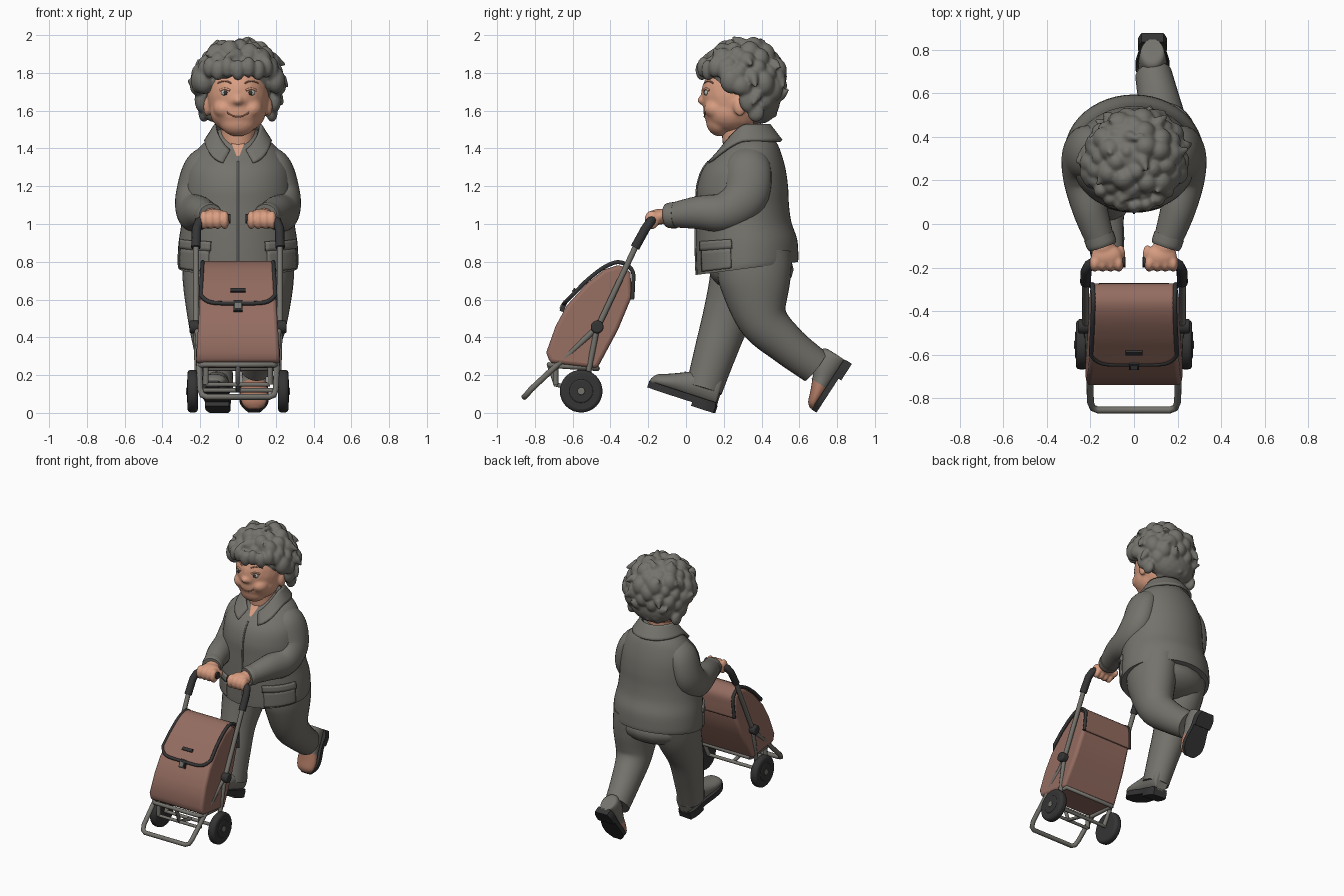
import bpy, bmesh, math, random
from mathutils import Vector, Matrix
from mathutils.bvhtree import BVHTree

if "Cube" in bpy.data.objects:
    bpy.data.objects.remove(bpy.data.objects["Cube"])

random.seed(4)

def material(name, r, g, b):
    m = bpy.data.materials.new(name)
    m.diffuse_color = (r, g, b, 1)
    m.use_nodes = True
    m.node_tree.nodes["Principled BSDF"].inputs["Base Color"].default_value = m.diffuse_color
    return m

GREY = material("warm grey cloth", .178, .17, .15)
SKIN = material("skin", .70, .345, .225)
BAG = material("bag canvas", .295, .15, .117)
DARK = material("dark rubber", .036, .035, .035)
RUST = material("rust leather", .42, .19, .125)
EYE = material("eye white", .45, .45, .42)

# ---------- helpers ----------
def make(name, bm, *mats):
    bmesh.ops.recalc_face_normals(bm, faces=bm.faces)
    me = bpy.data.meshes.new(name)
    bm.to_mesh(me)
    bm.free()
    me.shade_smooth()
    me.set_sharp_from_angle(angle=math.radians(45))
    ob = bpy.data.objects.new(name, me)
    bpy.context.collection.objects.link(ob)
    for m in mats:
        me.materials.append(m)
    return ob

def cat(rows, t):
    """Smooth interpolation through rows of numbers, t in 0..1."""
    n = len(rows) - 1
    i = min(int(t * n), n - 1)
    f = t * n - i
    a, b, c, d = (rows[max(0, min(n, i + k))] for k in (-1, 0, 1, 2))
    return [q + .5 * f * (r - p + f * (2*p - 5*q + 4*r - s + f * (3*(q - r) + s - p)))
            for p, q, r, s in zip(a, b, c, d)]

def grid(name, f, nu, nv, mat, closed=False, thick=0):
    bm = bmesh.new()
    cols = nu if closed else nu + 1
    vs = [[bm.verts.new(f(u / nu, v / nv)) for u in range(cols)] for v in range(nv + 1)]
    for v in range(nv):
        for u in range(nu):
            w = (u + 1) % cols
            bm.faces.new((vs[v][u], vs[v][w], vs[v+1][w], vs[v+1][u]))
    if closed:
        bm.faces.new(vs[0])
        bm.faces.new(vs[-1])
    ob = make(name, bm, mat)
    if thick:
        s = ob.modifiers.new("thickness", 'SOLIDIFY')
        s.thickness, s.offset = thick, 0
    return ob

def limb(name, rows, mat):
    """Rows of x, y, z, side radius, front radius along a smooth path."""
    def f(u, v):
        r = cat(rows, v)
        t = Vector(cat(rows, min(1, v + .01))[:3]) - Vector(cat(rows, max(0, v - .01))[:3])
        t.normalize()
        side = (Vector((1, 0, 0)) - t * t.x).normalized()
        a = u * math.tau
        return Vector(r[:3]) + side * r[3] * math.cos(a) + t.cross(side) * r[4] * math.sin(a)
    return grid(name, f, 28, 32, mat, closed=True)

def blob(name, parts, mat, voxel=.012, smooth=3):
    """Fused ellipsoids given as (centre, radii)."""
    bm = bmesh.new()
    for c, r in parts:
        bmesh.ops.create_icosphere(bm, subdivisions=3, radius=1,
                                   matrix=Matrix.Translation(c) @ Matrix.Diagonal((*r, 1)))
    ob = make(name, bm, mat)
    fuse(ob, voxel, smooth)
    return ob

def fuse(ob, voxel, smooth):
    m = ob.modifiers.new("fuse", 'REMESH')
    m.mode, m.voxel_size, m.use_smooth_shade = 'VOXEL', voxel, True
    s = ob.modifiers.new("soften", 'SMOOTH')
    s.iterations = smooth

def ball(name, c, r, mat):
    bm = bmesh.new()
    bmesh.ops.create_uvsphere(bm, u_segments=16, v_segments=10, radius=1,
                              matrix=Matrix.Translation(c) @ Matrix.Diagonal((*r, 1)))
    return make(name, bm, mat)

def bar(name, pts, r, mat):
    cu = bpy.data.curves.new(name, 'CURVE')
    cu.dimensions, cu.bevel_depth, cu.bevel_resolution, cu.use_fill_caps = '3D', r, 3, True
    sp = cu.splines.new('POLY')
    sp.points.add(len(pts) - 1)
    for p, q in zip(sp.points, pts):
        p.co = (*q, 1)
    cu.materials.append(mat)
    ob = bpy.data.objects.new(name, cu)
    bpy.context.collection.objects.link(ob)
    return ob

def disc(name, c, r, w, mat, bevel):
    bm = bmesh.new()
    bmesh.ops.create_cone(bm, cap_ends=True, segments=32, radius1=r, radius2=r, depth=w,
                          matrix=Matrix.Translation(c) @ Matrix.Rotation(math.pi / 2, 4, 'Y'))
    b = make(name, bm, mat).modifiers.new("round", 'BEVEL')
    b.width, b.segments = bevel, 3

def box(name, c, size, tilt, mat):
    bm = bmesh.new()
    bmesh.ops.create_cube(bm, size=1, matrix=Matrix.Translation(c) @ Matrix.Rotation(tilt, 4, 'X')
                          @ Matrix.Diagonal((*size, 1)))
    return make(name, bm, mat)

# ---------- jacket ----------
COAT = [(.765, .325, .315, .268), (.80, .325, .32, .27), (.9, .32, .315, .268), (1, .305, .3, .253),
        (1.1, .30, .29, .245), (1.2, .30, .285, .24), (1.3, .31, .268, .215),
        (1.4, .34, .21, .155), (1.46, .34, .14, .12), (1.5, .335, .1, .09)]

def coat(a, v, off=0):
    z, yc, rx, ry = cat(COAT, v)
    y = yc - math.cos(a) * (ry + off)
    z += .13 * (y - .325) * max(0, 1 - (z - .76) / .35)
    return Vector((math.sin(a) * (rx + off), y, z))

grid("jacket", lambda u, v: coat(u * math.tau, v), 48, 45, GREY, closed=True)
bar("jacket_zip", [coat(0, v / 20 * .7, .001) for v in range(21)], .006, GREY)
for s in (-1, 1):
    grid("jacket_pocket", lambda u, v: coat(s * (.5 + .75 * u), .06 + .15 * v, .002), 12, 5, GREY, thick=.012)
    grid("pocket_flap", lambda u, v: coat(s * (.47 + .81 * u), .2 + .05 * v, .006), 12, 3, GREY, thick=.014)

# open throat and folded collar
grid("throat", lambda u, v: coat((u - .5) * (.06 + .9 * v), .73 + .27 * v, .004), 8, 10, SKIN)
def collar(u, v):
    a = .36 + u * (math.tau - .72)
    front = max(0, math.cos(a))
    return Vector((math.sin(a) * (.118 + .055 * v + .06 * v * front ** 2),
                   .315 - math.cos(a) * (.125 + .065 * v + .02 * front), 1.525 - .15 * front ** 1.5 - .085 * v + .02 * v * front))
grid("collar", collar, 40, 6, GREY, thick=.016)

# ---------- arms and hands ----------
for s in (-1, 1):
    limb("sleeve", [(s*.13, .335, 1.37, .06, .08), (s*.2, .33, 1.3, .085, .12), (s*.24, .315, 1.15, .09, .12),
                    (s*.235, .21, 1.065, .09, .105), (s*.2, .06, 1.06, .08, .087), (s*.15, -.09, 1.045, .064, .062)], GREY)
    limb("cuff", [(s*.162, -.055, 1.047, .071, .07), (s*.15, -.09, 1.045, .07, .067), (s*.145, -.105, 1.044, .064, .06)], GREY)
    hand = [((s*.14, -.1, 1.04), (.05, .06, .045)), ((s*.125, -.145, 1.04), (.072, .055, .04)),
            ((s*.062, -.14, 1.02), (.022, .045, .024))]
    hand += [((s*(.07 + .037*i), -.18, 1.022), (.024, .04, .05)) for i in range(4)]
    blob("hand", hand, SKIN, .008, 3)

# ---------- trousers ----------
limb("front_leg", [(-.14, .33, .85, .15, .2), (-.148, .295, .7, .145, .175), (-.148, .215, .5, .118, .13),
                   (-.13, .155, .32, .1, .112), (-.11, .095, .125, .085, .097)], GREY)
limb("back_leg", [(.14, .36, .85, .15, .2), (.15, .365, .7, .145, .19), (.145, .405, .5, .118, .135),
                  (.122, .53, .365, .1, .107), (.09, .685, .245, .085, .095)], GREY)
ball("trouser_seat", (0, .345, .76), (.28, .225, .13), GREY)

# ---------- shoes: heel at origin, toe towards -y ----------
SOLE = [(.0, .05), (-.05, .066), (-.14, .064), (-.25, .078), (-.32, .07), (-.375, .03)]
def shoe(name, place, angle, turn, scale, toe_colour):
    M = (Matrix.Translation(place) @ Matrix.Rotation(turn, 4, 'Z') @ Matrix.Rotation(angle, 4, 'X')
         @ Matrix.Diagonal((1, scale, scale, 1)))
    def upper(u, v):
        y, w, h = cat([(.0, .03, .1), (-.01, .055, .19), (-.1, .065, .2), (-.19, .066, .155),
                       (-.28, .074, .115), (-.345, .06, .09), (-.372, .025, .06)], v)
        a = u * math.tau
        return Vector((math.cos(a) * w, y, .025 + (h - .025) * (.5 + .5 * math.sin(a))))
    ob = grid(name + "_upper", upper, 24, 24, GREY, closed=True)
    ob.data.materials.append(toe_colour)
    for p in ob.data.polygons:
        p.material_index = int(p.center.y < -.22)
    parts = [ob]
    for part, z0, z1, rows in (("_sole", .008, .045, SOLE), ("_heel", -.012, .03, [(.004, .05), (-.05, .066), (-.12, .064)])):
        out = [cat(rows, i / 14) for i in range(15)]
        ring = [(w, y) for y, w in out] + [(-w, y) for y, w in reversed(out)]
        bm = bmesh.new()
        face = bm.faces.new([bm.verts.new((x, y, z0)) for x, y in ring])
        top = bmesh.ops.extrude_face_region(bm, geom=[face])["geom"]
        bmesh.ops.translate(bm, vec=(0, 0, z1 - z0), verts=[e for e in top if isinstance(e, bmesh.types.BMVert)])
        parts.append(make(name + part, bm, DARK))
    for i in range(4):
        y, z = -.15 - .03 * i, .182 - .019 * i
        parts.append(bar(name + "_lace", [(-.03, y, z - .016), (0, y, z), (.03, y, z - .016)], .006, GREY))
    for p in parts:
        p.matrix_world = M
shoe("front_shoe", (-.1, .15, .012), -math.radians(18), -.1, 1, GREY)
shoe("back_shoe", (.085, .868, .262), math.radians(57), 0, .84, RUST)

# ---------- head ----------
limb("neck", [(0, .29, 1.6, .1, .11), (0, .29, 1.48, .09, .1), (0, .3, 1.38, .1, .1)], SKIN)
face = [((0, .27, 1.68), (.163, .188, .205)), ((0, .235, 1.6), (.15, .145, .125)), ((0, .18, 1.545), (.1, .075, .082)),
        ((0, .09, 1.655), (.028, .03, .026)), ((0, .1, 1.7), (.015, .02, .05))]
for s in (-1, 1):
    face += [((s*.072, .165, 1.61), (.06, .07, .055)), ((s*.025, .1, 1.65), (.018, .02, .018)),
             ((s*.165, .285, 1.62), (.018, .035, .05))]
head = blob("head", face, SKIN, .009, 7)
bpy.context.view_layer.update()
tree = BVHTree.FromObject(head, bpy.context.evaluated_depsgraph_get())
def on_face(x, z, off=0):
    return Vector((x, tree.ray_cast(Vector((x, -1, z)), Vector((0, 1, 0)))[0].y - off, z))

bar("mouth", [on_face(x * .01, 1.567 + .0007 * x * x) for x in range(-6, 7)], .004, RUST)
for s in (-1, 1):
    ball("eye", on_face(s*.068, 1.695, -.005), (.023, .011, .016), EYE)
    ball("pupil", on_face(s*.066, 1.695, .003), (.01, .005, .012), DARK)
    bar("eyelid", [on_face(s*(.042 + .009 * i), 1.707 + .009 * math.sin(i / 6 * math.pi)) for i in range(7)], .006, SKIN)
    bar("eyebrow", [on_face(s*(.035 + .012 * i), 1.745 + .012 * math.sin(i / 6 * math.pi)) for i in range(7)], .004, RUST)

# ---------- curly hair ----------
hair = [((0, .32, 1.78), (.2, .195, .185)), ((0, .39, 1.66), (.18, .11, .13))]
for i in range(95):
    z = 1 - 1.95 * (i + .5) / 95
    r, a = math.sqrt(1 - z * z), i * 2.39996
    d = Vector((r * math.cos(a), r * math.sin(a), z))
    p = Vector((.005 + d.x * .205, .30 + d.y * .19, 1.75 + d.z * .185))
    if p.z < 1.82 and p.y < .3 - (.1 if p.z > 1.72 else 0):
        continue                                        # keep the face clear
    k = random.uniform(.036, .06)
    hair.append((p, (k, k, k * 1.2)))
    if i % 3 == 0:                                      # flicked curl tips
        t = d.cross(Vector((random.uniform(-1, 1), random.uniform(-1, 1), random.uniform(-1, 1)))).normalized()
        for j in range(1, 6):
            q = p + d * (.025 + .006 * j) + t * .010 * j
            hair.append((q, (.03 - .004 * j,) * 3))
for i in range(9):                                      # fringe locks
    a = (i - 4) * .3
    hair.append(((.19 * math.sin(a), .265 - .18 * math.cos(a), 1.815 + .015 * (i % 2)), (.036, .035, .055)))
for s in (-1, 1):                                       # side locks in front of and behind the ears
    hair += [((s*.2, .24, 1.76), (.05, .06, .07)), ((s*.195, .33, 1.66), (.035, .05, .07)),
             ((s*.18, .37, 1.59), (.03, .045, .05)), ((s*.215, .29, 1.73), (.04, .05, .05))]
blob("hair", hair, GREY, .0085, 3)

# ---------- shopping trolley ----------
side = [(.222, -.255, .905), (.222, -.45, .49), (.218, -.475, .45), (.21, -.52, .405), (.2, -.82, .125),
        (.19, -.845, .095), (.165, -.855, .085)]
bar("trolley_frame", [(-x, y, z) for x, y, z in side] + side[::-1], .016, GREY)
bar("base_frame", [(-.2, -.47, .235), (-.2, -.7, .25), (-.18, -.725, .255), (.18, -.725, .255),
                   (.2, -.7, .25), (.2, -.47, .235), (-.2, -.47, .235)], .014, GREY)
bar("axle", [(-.25, -.555, .12), (.25, -.555, .12)], .012, GREY)
bar("centre_strut", [(0, -.725, .255), (0, -.69, .15), (0, -.555, .12)], .013, GREY)
bar("front_crossbar", [(-.17, -.69, .15), (.17, -.69, .15)], .011, GREY)
for s in (-1, 1):
    bar("grip", [(s*.223, -.27, .875), (s*.22, -.215, .975), (s*.207, -.19, 1.01), (s*.18, -.175, 1.025),
                 (s*.04, -.175, 1.028)], .025, DARK)
    bar("side_strut", [(s*.222, -.47, .455), (s*.215, -.515, .22), (s*.2, -.555, .12)], .015, GREY)
    bar("front_foot", [(s*.17, -.69, .25), (s*.17, -.69, .15)], .015, GREY)
    disc("pivot_knob", (s*.232, -.47, .455), .034, .05, DARK, .01)
    disc("wheel", (s*.24, -.555, .115), .113, .055, DARK, .018)
    disc("wheel_hub", (s*.245, -.555, .115), .065, .052, DARK, .01)
    disc("hub_cap", (s*.247, -.555, .115), .02, .056, GREY, .005)

# bag: side profile swept across, narrower at the top
PROFILE = [(-.47, .235), (-.72, .265), (-.74, .32), (-.69, .46), (-.63, .57), (-.52, .69), (-.43, .76),
           (-.35, .785), (-.295, .745), (-.285, .62), (-.36, .44)]
def width(z):
    return .222 - .06 * (z - .28)
bm = bmesh.new()
rings = [[bm.verts.new((s * width(z), y, z)) for y, z in PROFILE] for s in (-1, 1)]
for r in rings:
    bm.faces.new(r)
for i in range(len(PROFILE)):
    j = (i + 1) % len(PROFILE)
    bm.faces.new((rings[0][i], rings[0][j], rings[1][j], rings[1][i]))
b = make("bag", bm, BAG).modifiers.new("round", 'BEVEL')
b.width, b.segments, b.limit_method, b.angle_limit = .02, 3, 'ANGLE', math.radians(50)

# flap over the top with dark piping
FLAP = [(-.285, .6), (-.28, .68), (-.285, .755), (-.35, .798), (-.43, .773), (-.52, .705), (-.58, .645), (-.645, .58)]
def flap(u, v):
    x = 2 * u - 1
    y, z = cat(FLAP, v * (1 - .1 * abs(x) ** 5))
    return Vector((x * (width(z) - .004), y, z))
grid("bag_flap", flap, 20, 28, BAG, thick=.012)
edge = [flap(0, i / 24) for i in range(25)] + [flap(i / 20, 1) for i in range(1, 20)] + [flap(1, 1 - i / 24) for i in range(25)]
bar("flap_piping", edge, .011, DARK)
box("flap_badge", (0, -.592, .648), (.08, .016, .022), -.75, DARK)
box("buckle_strap", (0, -.648, .565), (.045, .022, .06), -.4, DARK)
box("buckle", (0, -.66, .565), (.03, .01, .03), -.4, GREY)
